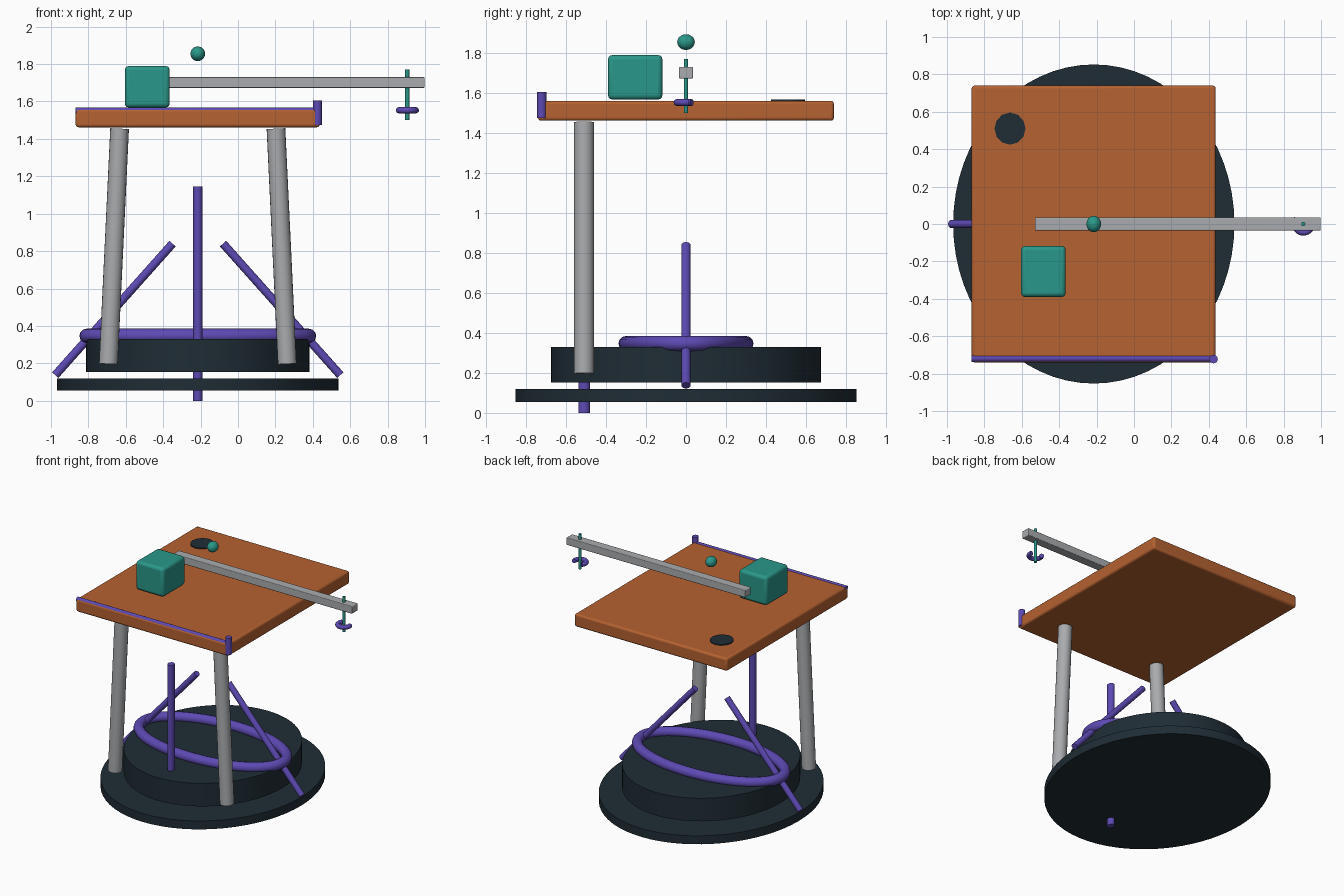
import bpy
from math import radians, cos, sin, pi
from mathutils import Vector

cube = bpy.data.objects.get("Cube")
if cube:
    bpy.data.objects.remove(cube, do_unlink=True)


def material(name, srgb):
    rgba = [(c / 255) ** 2.2 for c in srgb] + [1]
    m = bpy.data.materials.new(name)
    m.diffuse_color = rgba
    m.use_nodes = True
    node = next(n for n in m.node_tree.nodes if n.type == 'BSDF_PRINCIPLED')
    node.inputs["Base Color"].default_value = rgba
    return m


WOOD = material("orange wood", (180, 98, 52))
TEAL = material("teal", (46, 150, 136))
METAL = material("grey metal", (168, 170, 173))
PURPLE = material("purple", (94, 75, 178))
DARK = material("dark slate", (36, 48, 56))
CX = -0.215  # centre line of the stool


def finish(name, mat, smooth=True):
    ob = bpy.context.object
    ob.name = name
    ob.data.materials.append(mat)
    bpy.ops.object.transform_apply(location=False, rotation=False, scale=True)
    if smooth:
        bpy.ops.object.shade_smooth_by_angle(angle=radians(35))
    return ob


def rod(name, mat, start, end, rx, ry=None, sides=20):
    a, b = Vector(start), Vector(end)
    bpy.ops.mesh.primitive_cylinder_add(vertices=sides, radius=1, depth=1, location=(a + b) / 2)
    ob = bpy.context.object
    ob.rotation_euler = (b - a).to_track_quat('Z', 'Y').to_euler()
    ob.scale = (rx, ry or rx, (b - a).length)
    return finish(name, mat)


def box(name, mat, low, high, bevel):
    a, b = Vector(low), Vector(high)
    bpy.ops.mesh.primitive_cube_add(size=1, location=(a + b) / 2)
    bpy.context.object.scale = b - a
    ob = finish(name, mat, False)
    mod = ob.modifiers.new("rounded edges", 'BEVEL')
    mod.width, mod.segments = bevel, 3
    bpy.ops.object.shade_smooth_by_angle(angle=radians(35))
    return ob


def tube(name, mat, points, radius, cyclic=False):
    cu = bpy.data.curves.new(name, 'CURVE')
    cu.dimensions = '3D'
    cu.bevel_depth, cu.bevel_resolution, cu.use_fill_caps = radius, 4, True
    sp = cu.splines.new('POLY')
    sp.points.add(len(points) - 1)
    for p, co in zip(sp.points, points):
        p.co = (*co, 1)
    sp.use_cyclic_u = cyclic
    sp.use_smooth = True
    cu.materials.append(mat)
    ob = bpy.data.objects.new(name, cu)
    bpy.context.collection.objects.link(ob)


def arc(centre, rx, ry, start, end, count):
    x, y, z = centre
    angles = [radians(start + (end - start) * i / count) for i in range(count + 1)]
    return [(x + rx * cos(t), y + ry * sin(t), z) for t in angles]


# Oval base plates
rod("base_plate", DARK, (CX, 0, 0.055), (CX, 0, 0.12), 0.752, 0.853, 64)
rod("upper_base_plate", DARK, (CX, 0, 0.153), (CX, 0, 0.33), 0.597, 0.675, 64)

# Front legs and slanted struts, mirrored about the centre line
for side, s in (("left", 1), ("right", -1)):
    rod(side + "_leg", METAL, (CX + s * 0.478, -0.51, 0.197), (CX + s * 0.418, -0.51, 1.455), 0.05)
    rod(side + "_strut", PURPLE, (CX + s * 0.762, 0, 0.137), (CX + s * 0.135, 0, 0.84), 0.0225)

# Centre post and foot ring
rod("centre_post", PURPLE, (CX, -0.51, 0), (CX, -0.51, 1.145), 0.025, 0.029)
tube("foot_ring", PURPLE, arc((CX, 0, 0.347), 0.595, 0.3, 0, 360, 64)[:-1], 0.038, True)

# Tabletop with its front rail, corner peg and round pad
box("tabletop", WOOD, (-0.868, -0.74, 1.462), (0.437, 0.74, 1.561), 0.015)
rod("front_rail", PURPLE, (-0.868, -0.719, 1.55), (0.425, -0.719, 1.55), 0.018)
rod("corner_peg", PURPLE, (0.425, -0.722, 1.475), (0.425, -0.722, 1.605), 0.023)
rod("round_pad", DARK, (-0.663, 0.51, 1.558), (-0.663, 0.51, 1.568), 0.083, 0.086, 12)

# Block and ball above the table
box("block", TEAL, (-0.605, -0.39, 1.568), (-0.365, -0.118, 1.79), 0.022)
bpy.ops.mesh.primitive_uv_sphere_add(segments=24, ring_count=16, radius=1, location=(CX, 0, 1.855))
bpy.context.object.scale = (0.039, 0.044, 0.039)
finish("ball", TEAL)

# Long arm with hanging pin and open hook
box("arm", METAL, (-0.53, -0.035, 1.673), (0.998, 0.035, 1.73), 0.005)
rod("hanging_pin", TEAL, (0.905, 0, 1.5), (0.905, 0, 1.77), 0.011)
tube("hook", PURPLE, arc((0.906, 0, 1.553), 0.045, 0.045, 140, 374, 24), 0.017)
